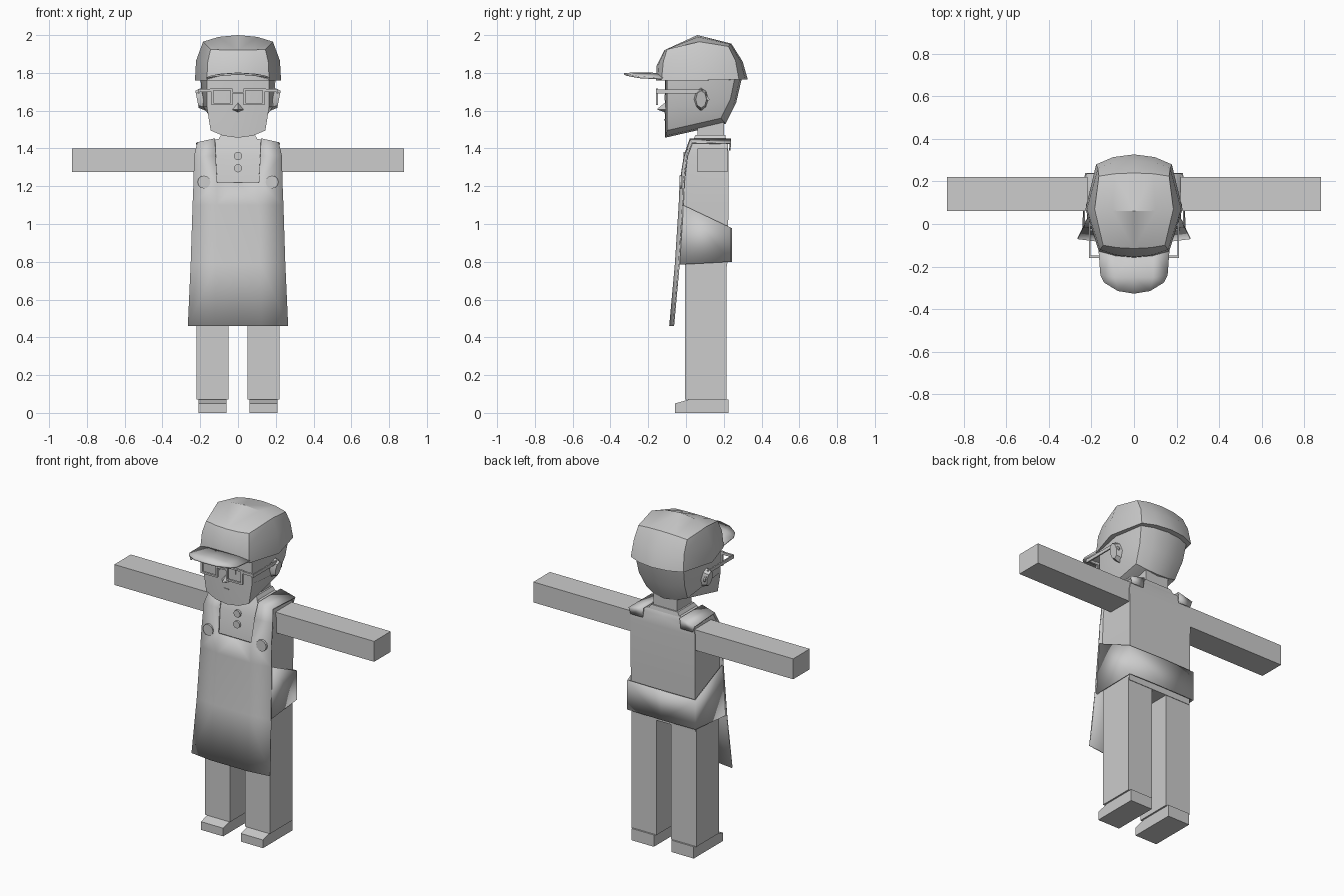
import bpy, bmesh, math
from mathutils import Matrix, Vector

if "Cube" in bpy.data.objects:
    bpy.data.objects.remove(bpy.data.objects["Cube"])

grey = bpy.data.materials.new("plain_grey")
grey.diffuse_color = (0.604, 0.604, 0.604, 1)
grey.use_nodes = True
grey.node_tree.nodes["Principled BSDF"].inputs["Base Color"].default_value = grey.diffuse_color


def finish(name, bm, smooth=False, thick=0):
    bmesh.ops.recalc_face_normals(bm, faces=bm.faces[:])
    me = bpy.data.meshes.new(name)
    bm.to_mesh(me)
    bm.free()
    me.materials.append(grey)
    ob = bpy.data.objects.new(name, me)
    bpy.context.collection.objects.link(ob)
    if thick:
        mod = ob.modifiers.new("thickness", 'SOLIDIFY')
        mod.thickness, mod.offset = thick, 0
    if smooth:
        bpy.ops.object.select_all(action='DESELECT')
        ob.select_set(True)
        bpy.context.view_layer.objects.active = ob
        bpy.ops.object.shade_smooth_by_angle(angle=math.radians(32))
    return ob


def box(name, x, y, z):
    bm = bmesh.new()
    bmesh.ops.create_cube(bm, size=1)
    for v in bm.verts:
        v.co = [(a + b) / 2 + c * (b - a) for (a, b), c in zip((x, y, z), v.co)]
    return finish(name, bm)


def pair(name, x, y, z):
    box(name + "_right", x, y, z)
    box(name + "_left", (-x[1], -x[0]), y, z)


def mirrored(name, verts, faces, smooth=True, thick=0, fill=False):
    """Mesh from the +x half, mirrored and welded on the centre line."""
    bm = bmesh.new()
    for s in (1, -1):
        vs = [bm.verts.new((s * x, y, z)) for x, y, z in verts]
        for f in faces:
            bm.faces.new([vs[i] for i in f])
    bmesh.ops.remove_doubles(bm, verts=bm.verts[:], dist=0.0005)
    if fill:
        bmesh.ops.holes_fill(bm, edges=[e for e in bm.edges if e.is_boundary], sides=0)
    return finish(name, bm, smooth, thick)


def shell(name, centre, edge, side, side_faces):
    """Curved middle band from centre profile to edge, plus side panels."""
    n = len(centre)
    mid = [(e[0] * .55, c[0] + (e[1] - c[0]) * .27, c[1] + (e[2] - c[1]) * .27)
           for c, e in zip(centre, edge)]
    verts = [(0, y, z) for y, z in centre] + mid + edge + side
    faces = [(r * n + i, r * n + i + 1, (r + 1) * n + i + 1, (r + 1) * n + i)
             for r in (0, 1) for i in range(n - 1)]
    faces += [[2 * n + i for i in f] for f in side_faces]
    return mirrored(name, verts, faces, fill=True)


def disc(name, x, y, z, r, depth=0.014, n=12):
    bm = bmesh.new()
    bmesh.ops.create_cone(bm, cap_ends=True, segments=n, radius1=r, radius2=r, depth=depth,
                          matrix=Matrix.Translation((x, y, z)) @ Matrix.Rotation(math.pi / 2, 4, 'X'))
    return finish(name, bm)


def rings(name, levels):
    """Stack of rectangular rings: (half width, y front, y back, z)."""
    verts, faces = [], []
    for w, a, b, z in levels:
        verts += [(0, a, z), (w, a, z), (w, b, z), (0, b, z)]
    for k in range(len(levels) - 1):
        faces += [(4 * k + i, 4 * k + i + 1, 4 * k + i + 5, 4 * k + i + 4) for i in range(3)]
    return mirrored(name, verts, faces, fill=True)


# Arms and legs
pair("arm", (.20, .88), (.06, .22), (1.275, 1.40))
pair("leg", (.05, .22), (-.005, .215), (.07, .79))

# Shoes with a lowered toe
for s, label in ((1, "right"), (-1, "left")):
    shoe = box("shoe_" + label, sorted((s * .06, s * .21)), (-.058, .225), (0, .072))
    bm = bmesh.new()
    bm.from_mesh(shoe.data)
    front = [e for e in bm.edges if all(v.co.z > .05 for v in e.verts) or all(v.co.z < .05 for v in e.verts)]
    bmesh.ops.bisect_plane(bm, geom=bm.verts[:] + bm.edges[:] + bm.faces[:],
                           plane_co=(0, .02, 0), plane_no=(0, 1, 0))
    for v in bm.verts:
        if v.co.y < -.05 and v.co.z > .05:
            v.co.z = .05
    bm.to_mesh(shoe.data)
    bm.free()

# Torso and neck
rings("torso", [(.217, -.005, .218, .775), (.217, -.015, .225, 1.08), (.22, .0, .225, 1.36),
                (.205, .03, .222, 1.425), (.11, .045, .21, 1.45)])
rings("neck", [(.08, .06, .2, 1.42), (.08, .06, .2, 1.56)])
rings("collar", [(.115, .03, .215, 1.43), (.09, .05, .208, 1.47)])

# Apron: bib straps above, flared skirt below
rows = [(.235, -.03, 1.22), (.24, -.035, 1.10), (.25, -.055, .79), (.265, -.085, .46)]
verts, faces = [], []
for w, y, z in rows:
    verts += [(0, y, z), (.11 * w / .235, y, z), (w, y + .018, z)]
for k in range(3):
    faces += [(3 * k + i, 3 * k + i + 1, 3 * k + i + 4, 3 * k + i + 3) for i in (0, 1)]
base = len(verts)
verts += [(.118, -.008, 1.36), (.232, .005, 1.36), (.122, .022, 1.45), (.215, .032, 1.43)]
faces += [(1, 2, base + 1, base), (base, base + 1, base + 3, base + 2)]
# shoulder straps running to the back
verts += [(.122, .235, 1.45), (.222, .235, 1.425), (.13, .232, 1.39), (.21, .232, 1.39)]
faces += [(base + 2, base + 3, base + 5, base + 4), (base + 4, base + 5, base + 7, base + 6)]
mirrored("apron", verts, faces, thick=.008)

# Waist wrap, higher at the front
mirrored("waist_wrap",
         [(0, .24, .80), (0, .24, .98), (.228, .236, .80), (.228, .236, .98),
          (.24, -.035, .785), (.236, -.015, 1.10)],
         [(0, 2, 3, 1), (2, 4, 5, 3)], thick=.008)

# Buttons
for x, y, z, r in ((-.18, -.027, 1.222, .034), (.18, -.027, 1.222, .034),
                   (0, -.005, 1.36, .022), (0, -.008, 1.295, .022)):
    disc("button", x, y, z, r)

# Head
shell("head",
      [(-.11, 1.79), (-.113, 1.61), (-.11, 1.457), (.21, 1.53), (.265, 1.64), (.30, 1.79)],
      [(.165, -.10, 1.79), (.165, -.10, 1.62), (.145, -.10, 1.495), (.14, .185, 1.56),
       (.155, .235, 1.66), (.165, .262, 1.79)],
      [(.2, .08, 1.79), (.188, .08, 1.62)],
      [(0, 6, 7, 1), (1, 7, 3, 2), (3, 7, 4), (6, 5, 4, 7)])

# Cap crown
shell("cap_crown",
      [(-.16, 1.76), (-.155, 1.84), (-.115, 1.92), (.06, 2.0), (.24, 1.955), (.30, 1.86), (.327, 1.765)],
      [(.165, -.13, 1.76), (.16, -.12, 1.86), (.145, -.10, 1.925), (.185, .07, 1.965),
       (.165, .225, 1.94), (.17, .262, 1.865), (.178, .28, 1.765)],
      [(.228, .07, 1.76), (.222, .07, 1.865)],
      [(0, 7, 8, 1), (1, 8, 3, 2), (3, 8, 5, 4), (7, 6, 5, 8)])

# Cap brim, arched across its width
mirrored("cap_brim",
         [(0, -.13, 1.795), (.09, -.12, 1.79), (.168, -.09, 1.768),
          (0, -.25, 1.797), (.09, -.25, 1.791), (.157, -.24, 1.776),
          (0, -.327, 1.795), (.075, -.315, 1.79), (.14, -.275, 1.782)],
         [(0, 1, 4, 3), (1, 2, 5, 4), (3, 4, 7, 6), (4, 5, 8, 7)], thick=.01)

# Nose
mirrored("nose", [(0, -.108, 1.645), (.032, -.108, 1.605), (0, -.155, 1.607), (0, -.108, 1.59)],
         [(0, 1, 2), (2, 1, 3)], smooth=False)

# Mouth and eyes
box("mouth", (-.016, .016), (-.116, -.108), (1.549, 1.555))
pair("eye", (.045, .063), (-.115, -.106), (1.655, 1.685))

# Ears
for s in (1, -1):
    bm = bmesh.new()
    bmesh.ops.create_cone(bm, cap_ends=True, segments=8, radius1=.5, radius2=.38, depth=1)
    for v in bm.verts:
        a, b, c = v.co
        z = 1.66 + b * .12
        v.co = (s * (.2 + c * .034 + (z - 1.66) * .2), .08 + a * .075, z)
    finish("ear", bm, True)

# Glasses: rims, bridge, hinges and temples
t = .011
yf = (-.16, -.148)
pair("rim_top", (.03, .148), yf, (1.708, 1.718))
pair("rim_bottom", (.038, .135), yf, (1.63, 1.63 + t))
pair("rim_inner", (.03, .03 + t), yf, (1.63, 1.715))
pair("rim_outer", (.13, .13 + t), yf, (1.63, 1.715))
box("bridge", (-.03, .03), yf, (1.69, 1.70))
pair("hinge", (.14, .212), yf, (1.70, 1.715))
pair("temple", (.204, .212), (-.16, .09), (1.692, 1.712))
mirrored("temple_tip", [(.208, .085, 1.712), (.208, .085, 1.695), (.208, .125, 1.66), (.208, .118, 1.65)],
         [(0, 1, 3, 2)], smooth=False, thick=.008)
